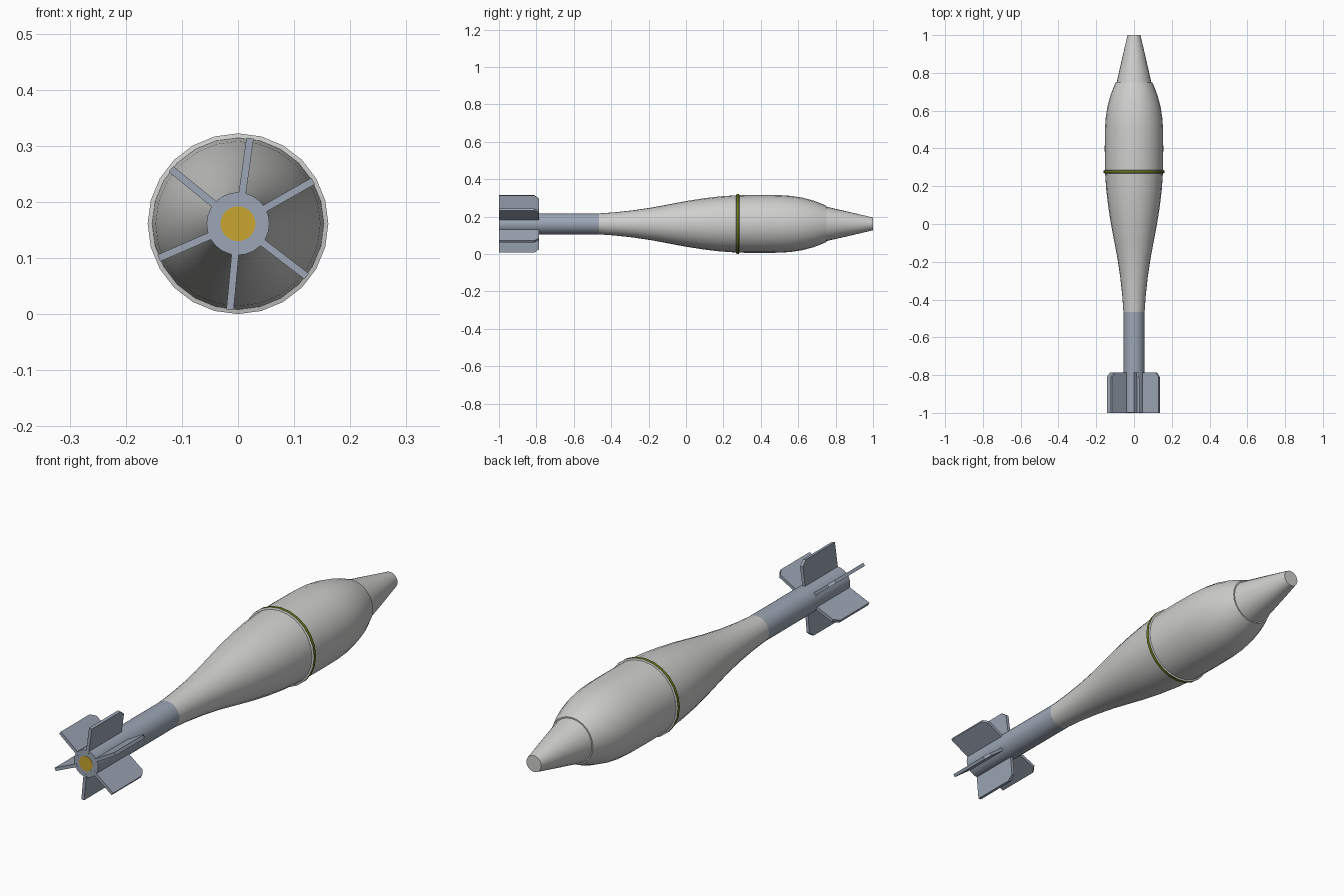
import bpy, bmesh, math
from mathutils import Vector

if "Cube" in bpy.data.objects:
    bpy.data.objects.remove(bpy.data.objects["Cube"])

CZ = 0.161   # height of the long axis
SIDES = 24


def material(name, rgb):
    m = bpy.data.materials.new(name)
    m.diffuse_color = (*rgb, 1)
    m.use_nodes = True
    m.node_tree.nodes["Principled BSDF"].inputs["Base Color"].default_value = m.diffuse_color
    return m


grey = material("light_grey", (0.62, 0.62, 0.61))
steel = material("blue_grey_steel", (0.33, 0.38, 0.46))
brass = material("brass", (0.58, 0.38, 0.03))
olive = material("olive", (0.13, 0.18, 0.01))


def finish(bm, name, mats, smooth=True):
    bmesh.ops.recalc_face_normals(bm, faces=bm.faces)
    me = bpy.data.meshes.new(name)
    bm.to_mesh(me)
    bm.free()
    ob = bpy.data.objects.new(name, me)
    bpy.context.collection.objects.link(ob)
    for m in mats:
        me.materials.append(m)
    if smooth:
        bpy.ops.object.select_all(action='DESELECT')
        bpy.context.view_layer.objects.active = ob
        ob.select_set(True)
        bpy.ops.object.shade_smooth_by_angle(angle=math.radians(30))
    return ob


def lathe(name, profile, mats, rule=None):
    """Turn (y, radius) points around the long axis, closing both ends."""
    bm = bmesh.new()
    rings = []
    for y, r in profile:
        rings.append([bm.verts.new((r * math.sin(2 * math.pi * i / SIDES), y,
                                    CZ + r * math.cos(2 * math.pi * i / SIDES)))
                      for i in range(SIDES)])
    for k, (a, b) in enumerate(zip(rings, rings[1:])):
        for i in range(SIDES):
            j = (i + 1) % SIDES
            f = bm.faces.new((a[i], a[j], b[j], b[i]))
            if rule:
                f.material_index = rule(k)
    bm.faces.new(rings[0])
    bm.faces.new(rings[-1])
    return finish(bm, name, mats)


# Main body with a thin raised band
lathe("body", [(-0.465, 0.056), (-0.38, 0.062), (-0.28, 0.073), (-0.18, 0.088),
               (-0.09, 0.105), (0.0, 0.122), (0.09, 0.136), (0.18, 0.147),
               (0.268, 0.153), (0.27, 0.161), (0.283, 0.161), (0.285, 0.154),
               (0.40, 0.155), (0.50, 0.154), (0.56, 0.150), (0.62, 0.141),
               (0.68, 0.125), (0.72, 0.110), (0.75, 0.097)],
      [grey, olive], lambda k: 1 if k == 9 else 0)

# Nose cone
lathe("nose_cone", [(0.745, 0.093), (0.89, 0.060), (1.0, 0.034)], [grey])

# Tail tube and end disc
lathe("tail_tube", [(-0.999, 0.056), (-0.46, 0.056)], [steel])
lathe("end_disc", [(-1.0, 0.031), (-0.995, 0.031)], [brass])

# Fins: chamfered plates around the tube
outline = [(-1.0, 0.045), (-1.0, 0.154), (-0.81, 0.154), (-0.785, 0.135), (-0.785, 0.045)]
for n, deg in enumerate((82, 29.6, -37.5, -95.3, 203.5, 140.8)):
    a = math.radians(deg)
    out = Vector((math.cos(a), 0, math.sin(a)))
    side = Vector((-math.sin(a), 0, math.cos(a))) * 0.0065
    bm = bmesh.new()
    lo, hi = [[bm.verts.new(out * r + Vector((0, y, CZ)) + side * s) for y, r in outline]
              for s in (-1, 1)]
    bm.faces.new(lo)
    bm.faces.new(hi)
    for i in range(len(outline)):
        j = (i + 1) % len(outline)
        bm.faces.new((lo[i], lo[j], hi[j], hi[i]))
    finish(bm, f"fin_{n + 1}", [steel], smooth=False)
